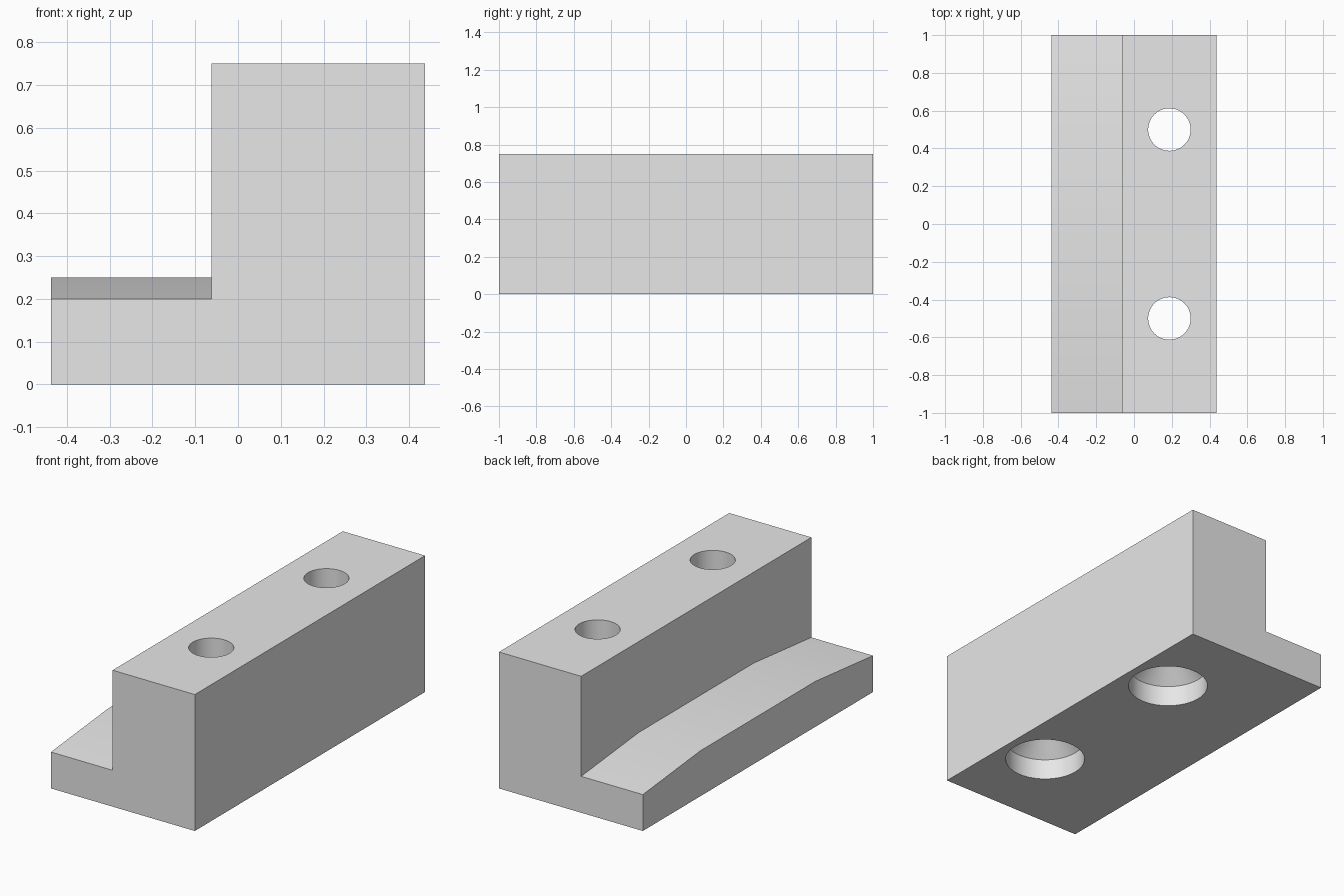
import bpy
import bmesh
import math

cube = bpy.data.objects.get("Cube")
if cube:
    bpy.data.objects.remove(cube, do_unlink=True)

HALF_W, HEIGHT, STEP_X = 0.4375, 0.75, -0.0625
HOLE_X, HOLE_Y = 0.1875, 0.5
HOLE_R, HEAD_R, HEAD_DEPTH = 0.1125, 0.206, 0.115

grey = bpy.data.materials.new("plain grey")
grey.use_nodes = True
grey.diffuse_color = (0.8, 0.8, 0.8, 1)
grey.node_tree.nodes["Principled BSDF"].inputs["Base Color"].default_value = (0.8, 0.8, 0.8, 1)


def make_object(name, bm):
    bmesh.ops.recalc_face_normals(bm, faces=bm.faces)
    mesh = bpy.data.meshes.new(name)
    bm.to_mesh(mesh)
    bm.free()
    mesh.materials.append(grey)
    obj = bpy.data.objects.new(name, mesh)
    bpy.context.collection.objects.link(obj)
    return obj


def loft(bm, rings):
    """Bridge consecutive vertex rings and cap both ends."""
    for a, b in zip(rings, rings[1:]):
        n = len(a)
        for i in range(n):
            j = (i + 1) % n
            bm.faces.new((a[i], a[j], b[j], b[i]))
    bm.faces.new(rings[0])
    bm.faces.new(rings[-1])


# Stepped body: L section whose low flange slopes down toward both ends
bm = bmesh.new()
rings = []
for y, lip in ((-1, 0.2), (-0.5, 0.25), (0.5, 0.25), (1, 0.2)):
    section = ((-HALF_W, 0), (HALF_W, 0), (HALF_W, HEIGHT),
               (STEP_X, HEIGHT), (STEP_X, lip), (-HALF_W, lip))
    rings.append([bm.verts.new((x, y, z)) for x, z in section])
loft(bm, rings)
body = make_object("clamp_body", bm)


# Bolt hole cutter: head recess, conical seat, then straight bore
def bolt_cutter(y, sides=64):
    bm = bmesh.new()
    profile = ((HEAD_R, -0.1), (HEAD_R, HEAD_DEPTH),
               (HOLE_R, HEAD_DEPTH + HEAD_R - HOLE_R), (HOLE_R, HEIGHT + 0.1))
    rings = []
    for r, z in profile:
        angles = [math.tau * i / sides for i in range(sides)]
        rings.append([bm.verts.new((HOLE_X + r * math.cos(a), y + r * math.sin(a), z))
                      for a in angles])
    loft(bm, rings)
    cutter = make_object("bolt_hole_cutter", bm)
    cutter.hide_render = True
    return cutter


bpy.ops.object.select_all(action="DESELECT")
body.select_set(True)
bpy.context.view_layer.objects.active = body
for y in (-HOLE_Y, HOLE_Y):
    cutter = bolt_cutter(y)
    mod = body.modifiers.new("bolt_hole", "BOOLEAN")
    mod.operation = "DIFFERENCE"
    mod.solver = "EXACT"
    mod.object = cutter
    bpy.ops.object.modifier_apply(modifier=mod.name)
    bpy.data.objects.remove(cutter, do_unlink=True)

bpy.ops.object.shade_smooth_by_angle(angle=math.radians(30))
